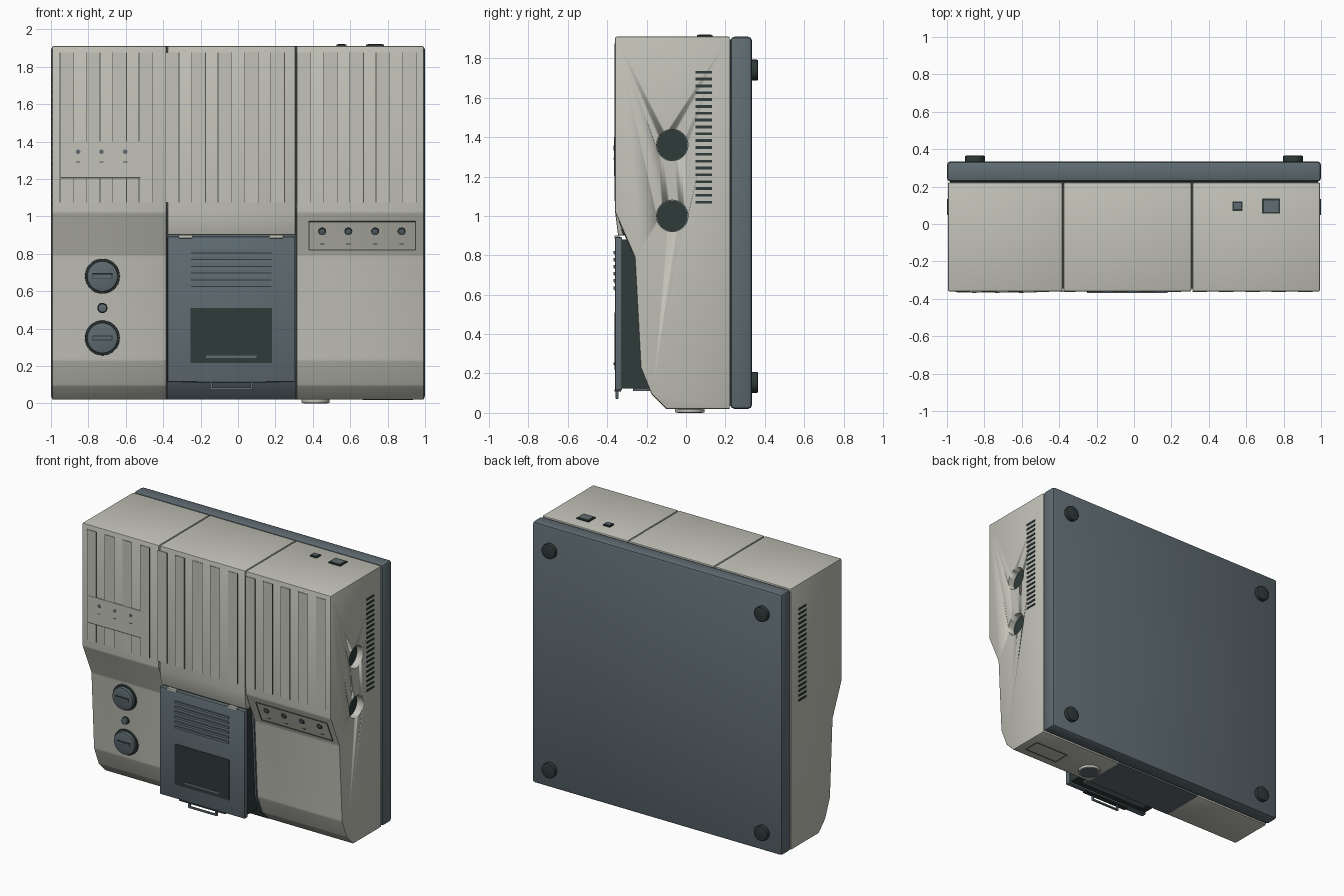
import bpy, bmesh, math
from mathutils import Matrix, Vector

cube = bpy.data.objects.get("Cube")
if cube:
    bpy.data.objects.remove(cube)


def material(name, r, g, b):
    m = bpy.data.materials.new(name)
    m.use_nodes = True
    m.diffuse_color = (r, g, b, 1)
    m.node_tree.nodes["Principled BSDF"].inputs["Base Color"].default_value = (r, g, b, 1)
    return m


LIGHT = material("warm light grey", .54, .54, .48)
SLATE = material("slate blue grey", .115, .15, .168)
DARK = material("dark green grey", .027, .043, .041)
LINE = material("groove grey", .09, .09, .08)


def finish(name, bm, mat, bevel=0, segments=2, min_angle=.2):
    bmesh.ops.recalc_face_normals(bm, faces=bm.faces)
    if bevel:
        edges = [e for e in bm.edges if e.calc_face_angle(0) > min_angle]
        bmesh.ops.bevel(bm, geom=edges, offset=bevel, segments=segments,
                        affect='EDGES', profile=.5, clamp_overlap=True)
    mesh = bpy.data.meshes.new(name)
    bm.to_mesh(mesh)
    bm.free()
    mesh.materials.append(mat)
    ob = bpy.data.objects.new(name, mesh)
    bpy.context.collection.objects.link(ob)
    bpy.ops.object.select_all(action='DESELECT')
    ob.select_set(True)
    bpy.context.view_layer.objects.active = ob
    bpy.ops.object.shade_smooth_by_angle(angle=math.radians(35))
    return ob


def boxes(name, items, mat, bevel=0, tilt=0):
    """Each item is a centre and a size; tilt turns each box about x."""
    bm = bmesh.new()
    for centre, size in items:
        bmesh.ops.create_cube(bm, size=1, matrix=Matrix.Translation(centre)
                              @ Matrix.Rotation(tilt, 4, 'X')
                              @ Matrix.Diagonal((*size, 1)))
    return finish(name, bm, mat, bevel)


def span(name, x, y, z, mat, bevel=0):
    pairs = (x, y, z)
    return boxes(name, [([(a + b) / 2 for a, b in pairs],
                         [b - a for a, b in pairs])], mat, bevel)


def discs(name, centres, radius, depth, axis, mat, bevel=0, tilt=0):
    turn = {'X': Matrix.Rotation(math.pi / 2, 4, 'Y'),
            'Y': Matrix.Rotation(math.pi / 2 + tilt, 4, 'X'), 'Z': Matrix()}[axis]
    bm = bmesh.new()
    for c in centres:
        bmesh.ops.create_cone(bm, cap_ends=True, segments=40, radius1=radius, radius2=radius,
                              depth=depth, matrix=Matrix.Translation(c) @ turn)
    return finish(name, bm, mat, bevel)


def extrude(name, profile, x0, x1, mat, bevel=.008):
    bm = bmesh.new()
    face = bm.faces.new([bm.verts.new((x0, y, z)) for y, z in profile])
    new = bmesh.ops.extrude_face_region(bm, geom=[face])["geom"]
    bmesh.ops.translate(bm, vec=(x1 - x0, 0, 0),
                        verts=[v for v in new if isinstance(v, bmesh.types.BMVert)])
    return finish(name, bm, mat, bevel)


# Housing in three sections
BACK, FRONT, TOP, BASE = .222, -.36, 1.91, .02
XL, XR = -.38, .31
lower = [(-.26, .79), (-.23, .23), (-.175, .095), (-.1, BASE), (BACK, BASE)]
side = [(BACK, TOP), (FRONT, TOP), (FRONT, 1.02)] + lower
extrude("right_housing", side, -.995, XL - .003, LIGHT)
left = extrude("left_housing", side, XR + .003, .995, LIGHT)
extrude("centre_upper_housing", [(BACK, TOP), (FRONT, TOP), (FRONT, 1.02),
                                 (-.345, .9), (BACK, .9)], XL + .003, XR - .003, LIGHT)
extrude("centre_lower_housing", [(BACK, .9), (-.26, .9)] + lower, XL, XR, SLATE, 0)
span("seam_core", (XL - .02, XR + .02), (-.345, .2), (1.04, 1.9), LINE)

# Round side ports, cut into the left housing
ports = [(1, -.07, 1.36), (1, -.07, 1.0)]
cutter = discs("port_cutter", ports, .08, .12, 'X', LIGHT)
cut = left.modifiers.new("ports", 'BOOLEAN')
cut.object, cut.operation, cut.solver = cutter, 'DIFFERENCE', 'EXACT'
bpy.context.view_layer.objects.active = left
bpy.ops.object.modifier_apply(modifier=cut.name)
bpy.data.objects.remove(cutter)
discs("port_floors", [(.942, y, z) for _, y, z in ports], .079, .008, 'X', DARK)

# Side vents
boxes("side_vents", [((s * .995, .09, 1.07 + .0347 * i), (.008, .085, .014))
                     for s in (-1, 1) for i in range(20)], DARK)

# Back cover and feet
span("back_cover", (-1, 1), (.226, .335), (.02, 1.91), SLATE, .02)
span("back_seam", (-.985, .985), (.2, .25), (.035, 1.895), DARK)
discs("rear_feet", [(x, .345, z) for x in (-.85, .85) for z in (.155, 1.74)],
      .053, .04, 'Y', DARK, .004)

# Raised ribs with dark edges on the upper front
ribs = [-.915 + .1408 * i for i in range(14)]
boxes("front_ribs", [((x, FRONT, 1.475), (.07, .008, .8)) for x in ribs], LIGHT)
boxes("rib_edges", [((x + s * .036, FRONT, 1.475), (.0055, .006, .8))
                    for x in ribs for s in (-1, 1)], LINE)

# Indicator plate on the upper right housing
span("indicator_plate", (-.945, -.52), (-.3665, FRONT), (1.21, 1.4), LIGHT)
span("indicator_plate_edge", (-.945, -.52), (-.366, FRONT), (1.203, 1.21), LINE)
lamps = (-.855, -.73, -.603)
discs("indicator_lamps", [(x, -.366, 1.345) for x in lamps], .012, .006, 'Y', SLATE)
boxes("indicator_marks", [((x, -.366, 1.29), (.022, .003, .006)) for x in lamps], LINE)

# Dials and button on the lower right housing
LEAN = .054
for z, label in ((.68, "upper"), (.35, "lower")):
    y = -.26 + (.79 - z) * LEAN
    discs(label + "_dial_collar", [(-.725, y, z)], .093, .024, 'Y', DARK, .003, LEAN)
    discs(label + "_dial", [(-.725, y - .015, z)], .082, .036, 'Y', SLATE, .005, LEAN)
    boxes(label + "_dial_slot", [((-.725, y - .034, z), (.108, .004, .026))], DARK, 0, LEAN)
    boxes(label + "_dial_grip", [((-.725, y - .036, z), (.098, .008, .017))], SLATE, 0, LEAN)
discs("push_button_ring", [(-.725, -.246, .51)], .027, .02, 'Y', DARK, 0, LEAN)
discs("push_button", [(-.725, -.255, .51)], .023, .03, 'Y', SLATE, .003, LEAN)


# Sloped control strip on the left housing
def slope(z):
    return FRONT + (1.02 - z) * .1 / .23


TILT = math.atan2(.1, .23)
boxes("control_strip_outline",
      [((.665, slope(z), z), (.57, .006, .006)) for z in (.972, .82)]
      + [((x, slope(.896), .896), (.006, .006, .165)) for x in (.38, .95)], LINE, 0, TILT)
keys = (.45, .59, .733, .875)
discs("control_key_rings", [(x, slope(.92), .92) for x in keys], .021, .008, 'Y', DARK, 0, TILT)
discs("control_keys", [(x, slope(.92) - .002, .92) for x in keys],
      .017, .014, 'Y', SLATE, .002, TILT)
boxes("control_marks", [((x, slope(.853), .853), (.025, .004, .006)) for x in keys],
      LINE, 0, TILT)

# Hinged front door and the bin behind it
span("door_bin", (-.365, .295), (-.328, -.18), (.125, .88), DARK)
span("door_panel", (XL + .004, XR - .004), (-.36, -.324), (.115, .892), SLATE, .004)
boxes("door_hinges", [((x, -.35, .891), (.075, .024, .018)) for x in (-.28, .205)], LIGHT, .003)
slats = [.635 + .036 * i for i in range(6)]
boxes("door_slats", [((-.035, -.363, z), (.43, .01, .015)) for z in slats], SLATE)
boxes("door_slat_gaps", [((-.035, -.36, z - .01), (.43, .004, .006)) for z in slats], DARK)
span("door_window", (-.253, .183), (-.364, -.355), (.217, .51), DARK)
span("window_sill", (-.17, .1), (-.367, -.36), (.243, .256), SLATE)

# Door latch and pull handle
span("latch_plate", (-.22, .15), (-.362, -.33), (.108, .118), DARK)
boxes("pull_handle", [((-.035, -.35, .078), (.23, .014, .013))]
      + [((-.035 + s * .108, -.35, .097), (.014, .014, .038)) for s in (-1, 1)], SLATE, .003)
span("bin_floor", (-.3, .23), (-.27, -.175), (.112, .126), SLATE)

# Top sockets
for x, w, d, label in ((.553, .054, .05, "small"), (.733, .095, .08, "large")):
    boxes(label + "_top_socket", [((x, .095, TOP), (w, d, .016))], DARK)
    boxes(label + "_top_socket_cap", [((x, .095, TOP + .004), (w - .018, d - .018, .014))], SLATE)

# Underside knob and cover outline
discs("bottom_knob_rim", [(.415, .02, .013)], .075, .022, 'Z', LIGHT, .004)
discs("bottom_knob", [(.415, .02, .008)], .064, .016, 'Z', SLATE)
boxes("bottom_cover_outline", [((.8, y, BASE), (.27, .005, .006)) for y in (-.04, .08)]
      + [((x, .02, BASE), (.005, .12, .006)) for x in (.667, .933)], LINE)
